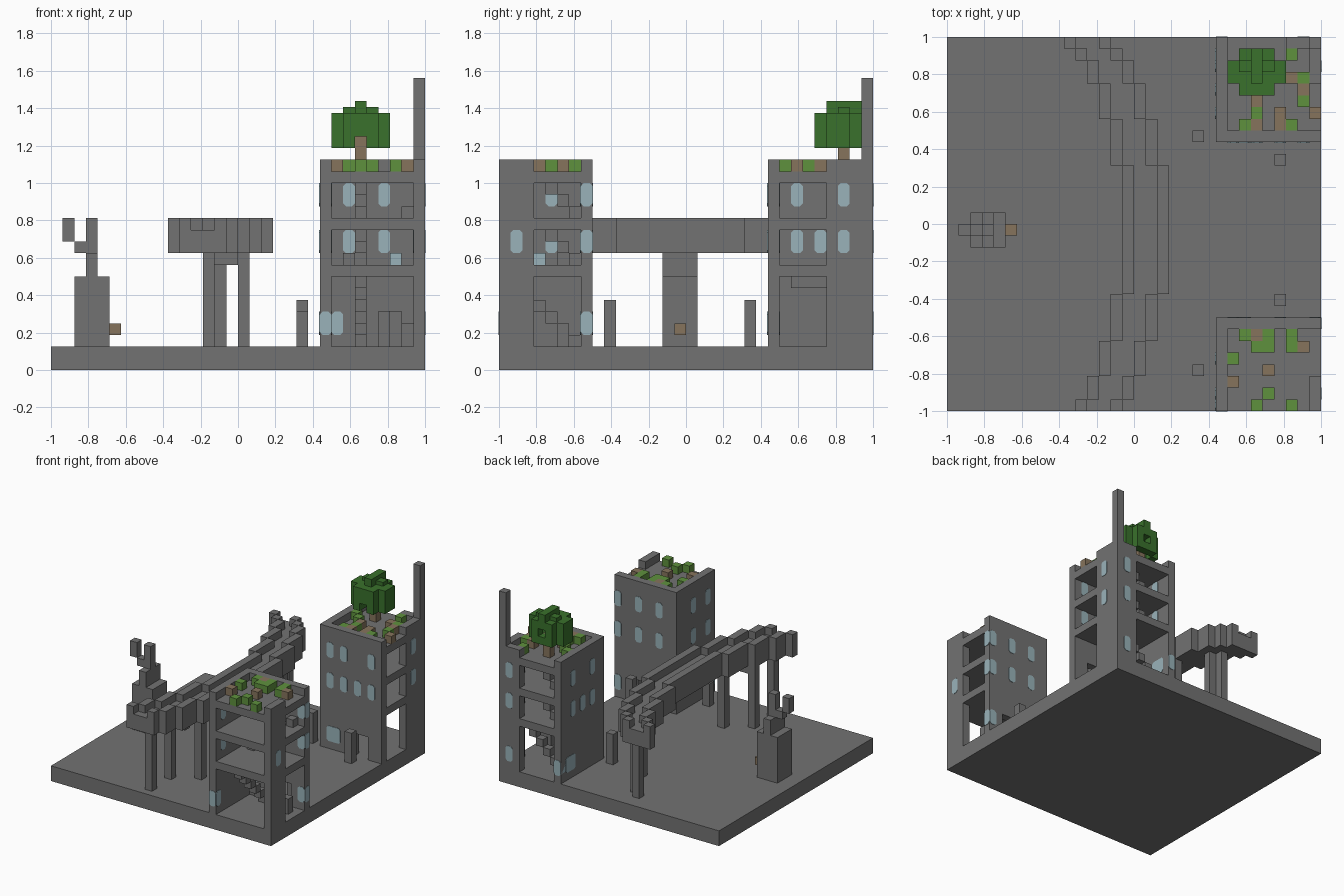
import bpy, bmesh
from mathutils import Vector

cube = bpy.data.objects.get("Cube")
if cube:
    bpy.data.objects.remove(cube)

UNIT = 1 / 16  # size of one block


def material(name, rgb):
    m = bpy.data.materials.new(name)
    m.use_nodes = True
    m.diffuse_color = (*rgb, 1)
    m.node_tree.nodes["Principled BSDF"].inputs["Base Color"].default_value = (*rgb, 1)
    return m


STONE = material("stone_grey", (0.17, 0.17, 0.17))
GLASS = material("pale_glass", (0.32, 0.45, 0.49))
LEAF = material("leaf_green", (0.041, 0.165, 0.025))
MOSS = material("moss_green", (0.114, 0.283, 0.048))
EARTH = material("earth_brown", (0.238, 0.174, 0.107))


def finish(name, bm, mat):
    mesh = bpy.data.meshes.new(name)
    bmesh.ops.recalc_face_normals(bm, faces=bm.faces)
    bm.to_mesh(mesh)
    bm.free()
    mesh.materials.append(mat)
    obj = bpy.data.objects.new(name, mesh)
    bpy.context.collection.objects.link(obj)
    return obj


def place(x, y, z):
    return Vector((x * UNIT - 1, y * UNIT - 1, z * UNIT))


def blocks(name, mat, boxes):
    """Join boxes given as (x, y, z, width, depth, height) in block units."""
    bm = bmesh.new()
    for x, y, z, w, d, h in boxes:
        made = bmesh.ops.create_cube(bm, size=1)
        for v in made["verts"]:
            v.co = place(x + (v.co.x + .5) * w, y + (v.co.y + .5) * d, z + (v.co.z + .5) * h)
    return finish(name, bm, mat)


def windows(name, axis, layer, panes):
    """Cut-corner panes through a wall; panes are (position, height, width)."""
    bm = bmesh.new()
    c, e = .25, .05
    for u, z, w in panes:
        outline = [(c, 0), (w - c, 0), (w, c), (w, 2 - c), (w - c, 2), (c, 2), (0, 2 - c), (0, c)]
        rings = []
        for depth in (layer - e, layer + 1 + e):
            pts = [(depth, u + a, z + b) if axis == "x" else (u + a, depth, z + b) for a, b in outline]
            rings.append([bm.verts.new(place(*p)) for p in pts])
        bm.faces.new(rings[0])
        bm.faces.new(rings[1])
        for i in range(len(outline)):
            j = (i + 1) % len(outline)
            bm.faces.new((rings[0][i], rings[0][j], rings[1][j], rings[1][i]))
    return finish(name, bm, GLASS)


def tufts(name, mat, cells):
    return blocks(name, mat, [(x, y, 17, 1, 1, 1) for x, y in cells])


def floors(y, depth):
    return [(23, y, z, 9, depth, 1) for z in (8, 12, 16)]


def door_wall(y):
    # solid wall with a doorway near its outer end
    return [(23, y, 2, 5, 1, 16), (28, y, 5, 2, 1, 13), (30, y, 2, 2, 1, 16)]


def rows(positions, heights):
    return [(p, z, 1) for z in heights for p in positions]


TOP, MID, LOW = 14, 10, 3

# Ground slab
blocks("ground", STONE, [(0, 0, 0, 32, 32, 2)])

# Front ruined building: two solid walls, two open frames
blocks("front_building", STONE, floors(0, 8) + door_wall(7) + [
    (23, 0, 2, 1, 8, 16), (31, 0, 2, 1, 3, 16), (31, 7, 2, 1, 1, 16)])
windows("front_building_inner_windows", "y", 7, rows((25, 28, 31), (TOP, MID)) + rows((24, 31), (LOW,)))
windows("front_building_side_windows", "x", 23, rows((1, 4), (TOP, MID)) + rows((0,), (LOW,)))
windows("front_building_outer_windows", "x", 31, rows((7,), (TOP, MID, LOW)) + rows((1,), (MID,)))
windows("front_building_corner_window", "y", 0, rows((23,), (LOW,)))
blocks("front_stairs", STONE,
       [(26, 6 - k, 2 + k, 1, 1, 1) for k in range(6)]
       + [(26, 6 - k, z + k, 1, 1, 1) for z in (9, 13) for k in range(3)]
       + [(25, 5, 9, 1, 1, 1), (30, 5, 2, 1, 1, 2), (30, 6, 13, 1, 1, 1)])
blocks("broken_glass", GLASS, [(29, 3, 9, 1, 1, 1)])

# Rear ruined building, with a tall corner post
blocks("rear_building", STONE, floors(23, 9) + door_wall(23) + [
    (23, 23, 2, 1, 9, 16), (31, 28, 2, 1, 4, 16),
    (29, 31, 2, 3, 1, 16), (31, 31, 18, 1, 1, 7)])
windows("rear_building_inner_windows", "y", 23,
        rows((24, 26, 30), (TOP, MID)) + [(28, MID, 1), (24, LOW, 2)])
windows("rear_building_side_windows", "x", 23,
        rows((25, 29), (TOP, MID)) + [(27, MID, 1), (29, LOW, 2)])
windows("rear_building_outer_windows", "x", 31, rows((29,), (TOP, MID)))
windows("rear_building_back_windows", "y", 31, rows((30,), (TOP, MID)) + rows((23, 30), (LOW,)))
blocks("rear_stairs", STONE,
       [(24 + k, 29, 2 + k, 1, 1, 1) for k in range(6)]
       + [(25 + k, 29, z + k, 1, 1, 1) for z in (9, 13) for k in range(3)]
       + [(28, 25, 7, 1, 3, 1)])

# Rooftop growth
tufts("front_roof_moss", MOSS, [(25, 6), (27, 6), (26, 5), (27, 5), (29, 5), (29, 6),
                                (24, 4), (27, 1), (26, 0), (29, 0)])
tufts("front_roof_earth", EARTH, [(26, 6), (30, 5), (27, 3), (24, 2)])
tufts("rear_roof_moss", MOSS, [(24, 28), (25, 27), (25, 24), (26, 25), (29, 30),
                               (30, 28), (30, 26), (29, 24)])
tufts("rear_roof_earth", EARTH, [(26, 26), (26, 24), (28, 24), (28, 25), (29, 28),
                                 (30, 27), (31, 25)])

# Tree
blocks("tree_trunk", EARTH, [(26, 29, 17, 1, 1, 3)])
blocks("tree_crown", LEAF, [
    (24, 28, 21, 5, 2, 1), (25, 27, 21, 3, 4, 1), (26, 28, 22, 1, 3, 1), (25, 29, 22, 3, 1, .5),
    (24, 28, 19, 1, 2, 2), (28, 28, 19, 1, 2, 2),
    (25, 27, 19, 1, 2, 2), (27, 27, 19, 1, 2, 2), (26, 27, 20, 1, 1, 1),
    (25, 30, 19, 1, 1, 2), (27, 30, 19, 1, 1, 2), (26, 30, 19, 1, 1, 1)])

# Elevated curved track: stepped trough with raised sides
steps = [(0, 11), (1, 12), (3, 13), (6, 14), (10, 15), (21, 14), (25, 13),
         (28, 12), (30, 11), (31, 10), (32, None)]
track = []
for (y, x), (y_next, _) in zip(steps, steps[1:]):
    d = y_next - y
    track += [(x, y, 10, 4, d, 2), (x, y, 12, 1, d, 1), (x + 3, y, 12, 1, d, 1)]
blocks("elevated_track", STONE, track)
pillars = [(13, 1), (13, 5), (16, 7), (13, 29), (14, 28), (16, 24)]
blocks("track_pillars", STONE, [(x, y, 2, 1, 1, 8) for x, y in pillars] + [(14, 5, 9, 2, 1, 1)])

# Small posts by the buildings
blocks("street_posts", STONE, [(21, 3, 2, 1, 1, 3), (21, 23, 2, 1, 1, 4),
                               (28, 21, 2, 1, 1, 4), (28, 9, 2, 1, 1, 4)])

# Broken statue
blocks("statue", STONE, [(2, 14, 2, 3, 3, 6), (3, 14, 8, 1, 3, 2), (3, 15, 10, 1, 1, 3),
                         (2, 15, 10, 1, 1, 1), (1, 15, 11, 1, 1, 2)])
blocks("statue_plaque", EARTH, [(5, 15, 3, 1, 1, 1)])
